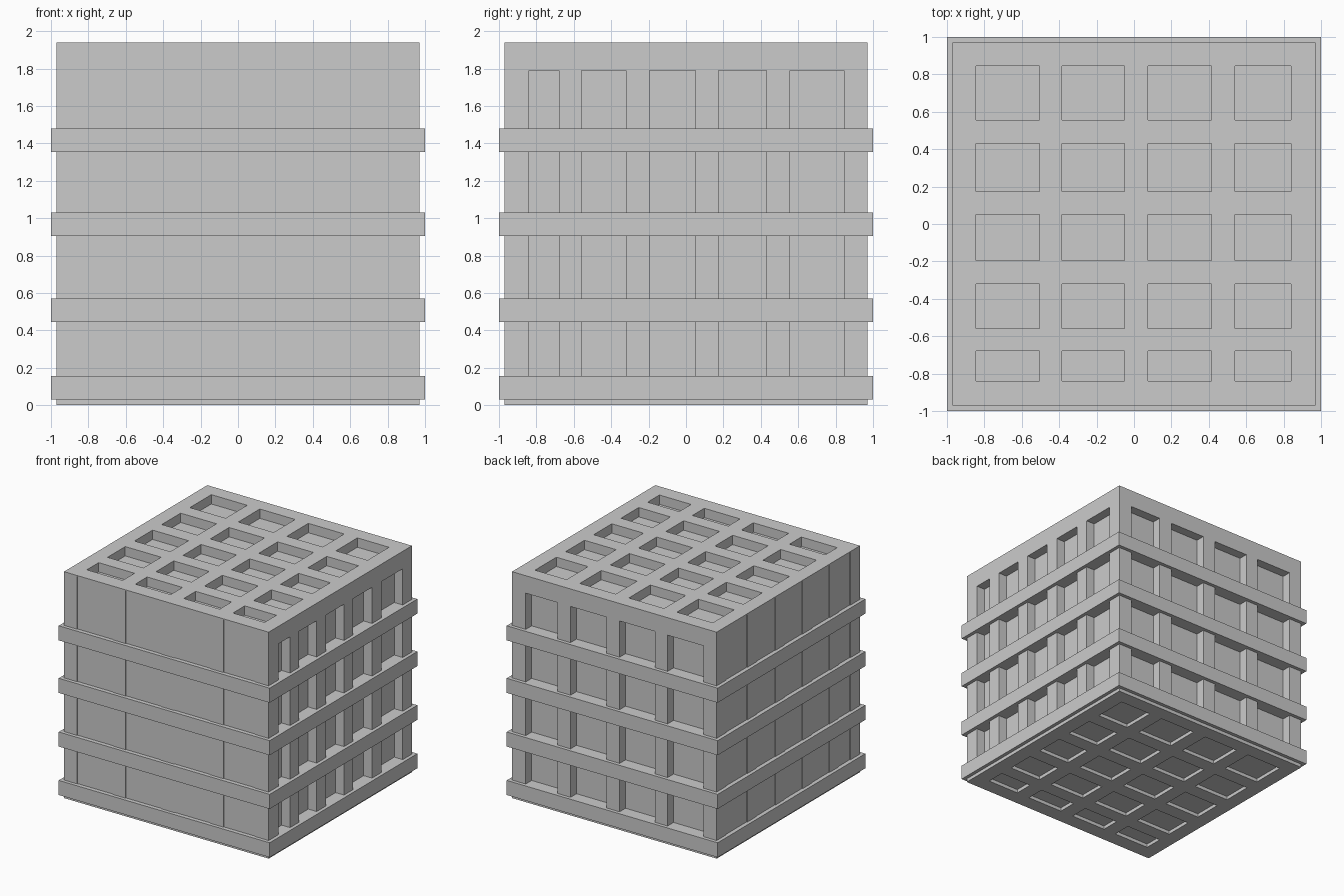
import bpy
import bmesh

if "Cube" in bpy.data.objects:
    bpy.data.objects.remove(bpy.data.objects["Cube"])

HALF, TOP = 0.97, 1.94
DEPTH = 0.08      # open pockets on right, back and top
SHALLOW = 0.006   # nearly flush panels on front and left
XS = [(-0.845, -0.505), (-0.385, -0.05), (0.075, 0.415), (0.54, 0.84)]
YS = [(-0.84, -0.68), (-0.56, -0.32), (-0.195, 0.05), (0.175, 0.43), (0.555, 0.845)]
BANDS = [(0.03, 0.155), (0.445, 0.57), (0.905, 1.03), (1.355, 1.48)]


def boxes(name, spans):
    """One object made of boxes given as (x, y, z) ranges."""
    bm = bmesh.new()
    for span in spans:
        cube = bmesh.ops.create_cube(bm, size=1)
        for v in cube["verts"]:
            v.co = [(a + b) / 2 + c * (b - a) for (a, b), c in zip(span, v.co)]
    mesh = bpy.data.meshes.new(name)
    bm.to_mesh(mesh)
    bm.free()
    obj = bpy.data.objects.new(name, mesh)
    bpy.context.collection.objects.link(obj)
    return obj


# main block
block = boxes("block", [((-HALF, HALF), (-HALF, HALF), (0, TOP))])

# pockets on every side
tall, panel = (0.1, 1.79), (0.1, 1.93)
cuts = []
for x in XS:
    cuts.append((x, (HALF - DEPTH, 1.1), tall))
    cuts.append((x, (-1.1, -HALF + SHALLOW), panel))
    for y in YS:
        cuts.append((x, y, (TOP - DEPTH, 2.1)))
        cuts.append((x, y, (-0.1, 0.03)))
for y in YS:
    cuts.append(((HALF - DEPTH, 1.1), y, tall))
    cuts.append(((-1.1, -HALF + SHALLOW), y, panel))
cutter = boxes("pocket_cutter", cuts)
cutter.hide_render = True
cutter.hide_viewport = True
mod = block.modifiers.new("pockets", "BOOLEAN")
mod.operation = "DIFFERENCE"
mod.solver = "EXACT"
mod.use_self = True
mod.object = cutter

# horizontal bands around the block
for i, z in enumerate(BANDS):
    boxes(f"band_{i + 1}", [((-1, 1), (-1, 1), z)])
